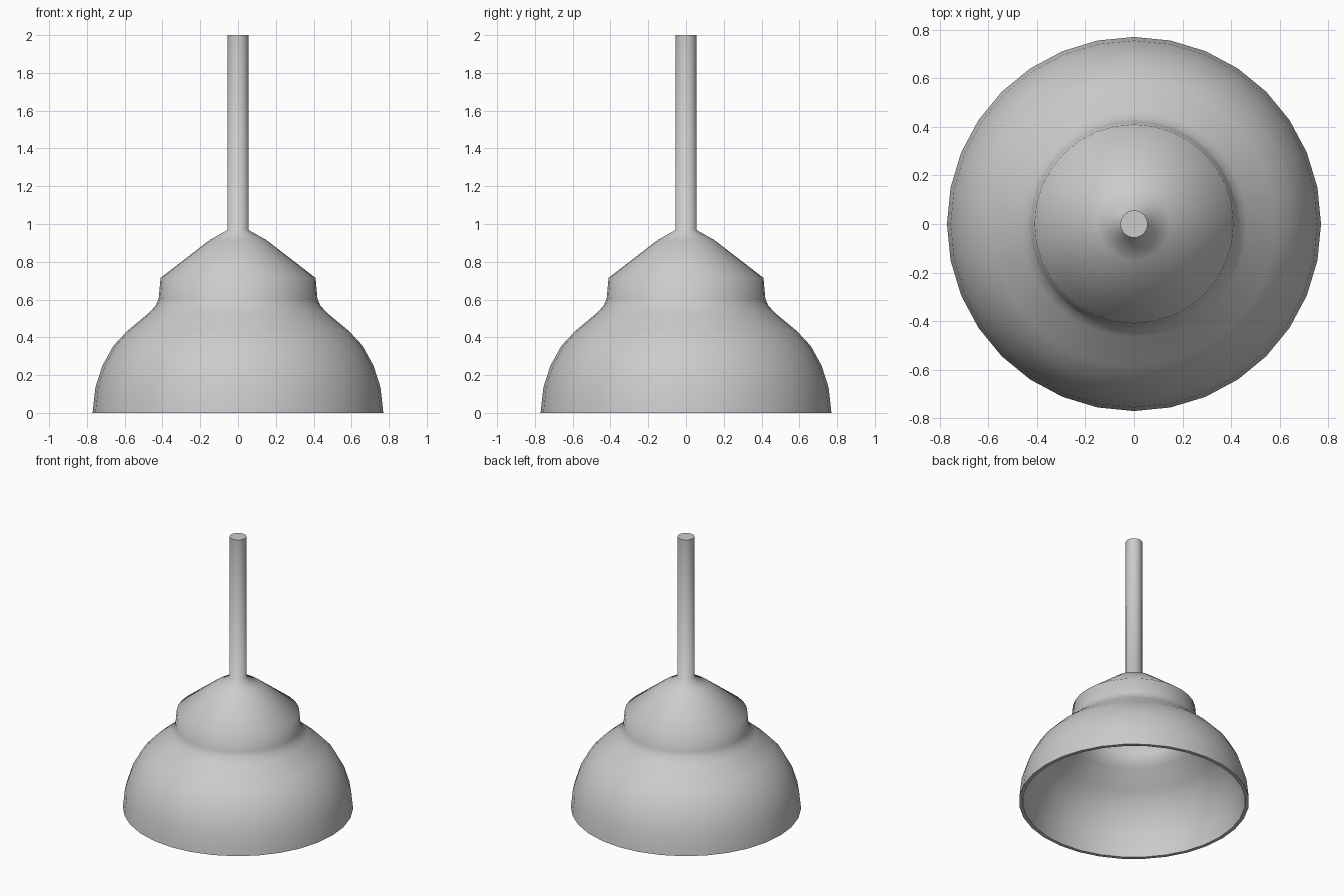
import bpy, bmesh
from math import cos, sin, tau, radians

if "Cube" in bpy.data.objects:
    bpy.data.objects.remove(bpy.data.objects["Cube"])

SIDES = 32


def lathe(name, profile):
    """Revolve (radius, z) points around the z axis; radius 0 makes a pole."""
    bm = bmesh.new()
    rings = []
    for r, z in profile:
        if r == 0:
            rings.append([bm.verts.new((0, 0, z))] * SIDES)
        else:
            rings.append([bm.verts.new((r * cos(tau * i / SIDES), r * sin(tau * i / SIDES), z))
                          for i in range(SIDES)])
    for a, b in zip(rings, rings[1:]):
        for i in range(SIDES):
            j = (i + 1) % SIDES
            bm.faces.new(list(dict.fromkeys((a[i], a[j], b[j], b[i]))))
    bmesh.ops.recalc_face_normals(bm, faces=bm.faces)
    # Smooth everywhere except right-angled rims
    for f in bm.faces:
        f.smooth = True
    for e in bm.edges:
        if len(e.link_faces) == 2 and e.calc_face_angle() > radians(75):
            e.smooth = False
    mesh = bpy.data.meshes.new(name)
    bm.to_mesh(mesh)
    bm.free()
    obj = bpy.data.objects.new(name, mesh)
    bpy.context.collection.objects.link(obj)
    return obj


# Hollow stepped bell with a thin wall, running up into the round handle
inside = [(0, 0.955), (0.05, 0.945), (0.14, 0.89), (0.388, 0.705), (0.397, 0.6), (0.415, 0.555),
          (0.448, 0.515), (0.57, 0.415), (0.64, 0.34), (0.693, 0.24), (0.73, 0.13), (0.745, 0)]
outside = [(0.77, 0), (0.755, 0.135), (0.718, 0.25), (0.66, 0.355), (0.585, 0.435),
           (0.465, 0.535), (0.435, 0.57), (0.42, 0.605), (0.41, 0.715),
           (0.15, 0.915), (0.056, 0.968)]
handle = [(0.056, 2.0), (0, 2.0)]
lathe("plunger_cup_and_handle", inside + outside + handle)
